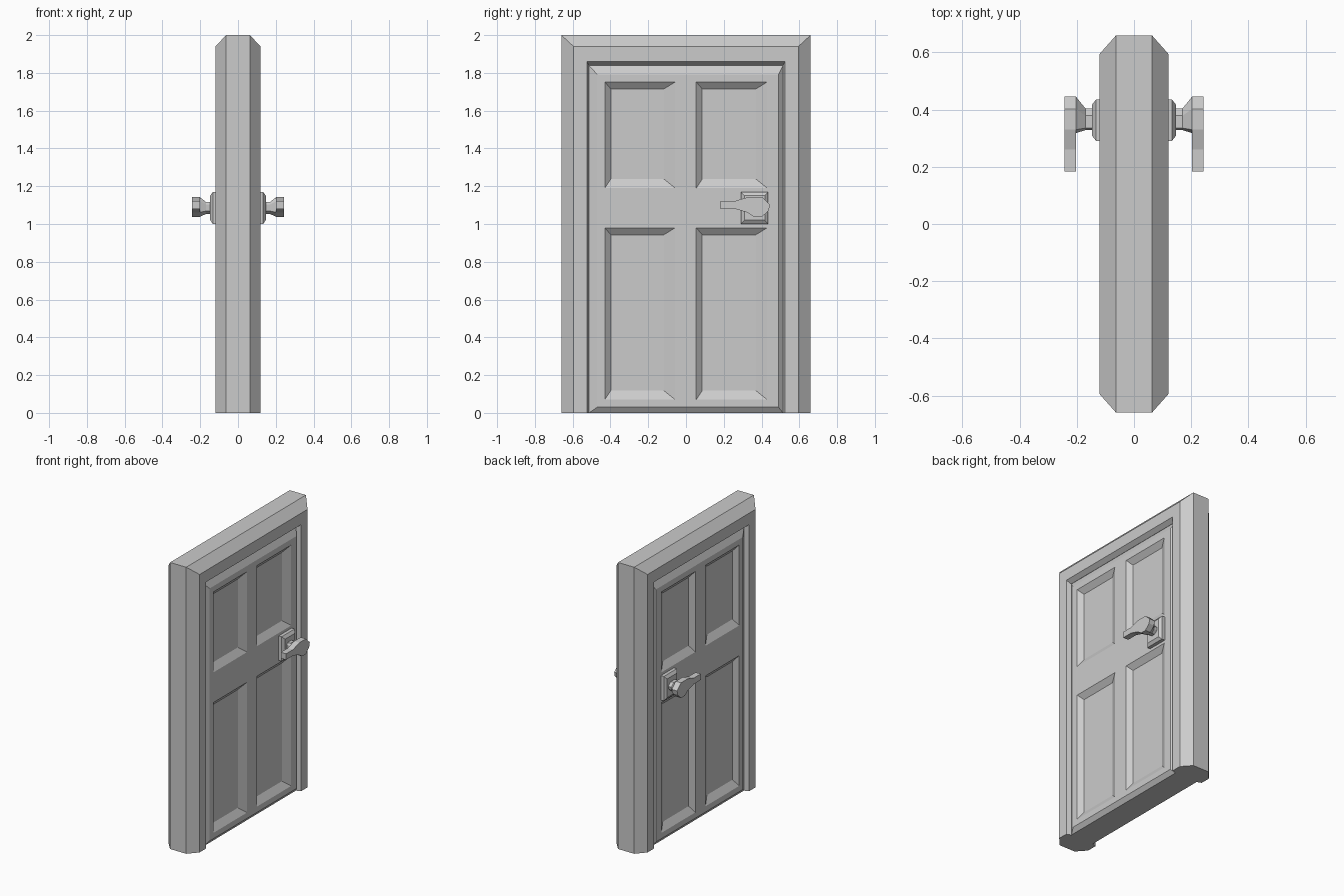
import bpy, bmesh

if "Cube" in bpy.data.objects:
    bpy.data.objects.remove(bpy.data.objects["Cube"])


def finish(name, bm, mirror=True):
    """Weld, orient and mirror a half model to the other side of the door."""
    bmesh.ops.remove_doubles(bm, verts=bm.verts, dist=0.0001)
    bmesh.ops.recalc_face_normals(bm, faces=bm.faces)
    me = bpy.data.meshes.new(name)
    bm.to_mesh(me)
    bm.free()
    ob = bpy.data.objects.new(name, me)
    bpy.context.collection.objects.link(ob)
    if mirror:
        mod = ob.modifiers.new("both_sides", 'MIRROR')
        mod.use_axis[0] = True
        mod.merge_threshold = 0.0005
    return ob


def quad(bm, pts):
    return bm.faces.new([bm.verts.new(p) for p in pts])


def rect(x, y0, y1, z0, z1):
    return [(x, y0, z0), (x, y1, z0), (x, y1, z1), (x, y0, z1)]


def skirt(bm, a, b):
    """Band of quads between two closed loops."""
    n = len(a)
    for i in range(n):
        j = (i + 1) % n
        quad(bm, [a[i], a[j], b[j], b[i]])


def loft(name, rings):
    """Closed solid through a stack of (x, outline) rings."""
    bm = bmesh.new()
    loops = [[(x, y, z) for y, z in outline] for x, outline in rings]
    for a, b in zip(loops, loops[1:]):
        skirt(bm, a, b)
    for end in (loops[0], loops[-1]):
        quad(bm, end)
    return finish(name, bm)


# Door frame: chamfered section carried up one side, over the top and down
half = [(0.0625, 0.66, 2.0), (0.12, 0.595, 1.94),
        (0.12, 0.525, 1.86), (0.09, 0.513, 1.838)]
section = half + [(-x, y, z) for x, y, z in reversed(half)]
bm = bmesh.new()
rows = [[(x, -y, 0) for x, y, z in section], [(x, -y, z) for x, y, z in section],
        [(x, y, z) for x, y, z in section], [(x, y, 0) for x, y, z in section]]
for a, b in zip(rows, rows[1:]):
    skirt(bm, a, b)
quad(bm, rows[0])
quad(bm, rows[-1])
finish("door_frame", bm, mirror=False)

# Door leaf: raised field with a bevelled rim and four sunken panels
FACE, SUNK, RIM = 0.11, 0.08, 0.088
ys = [-0.47, -0.43, -0.057, 0.054, 0.43, 0.49]
zs = [0.03, 0.07, 0.98, 1.19, 1.752, 1.792]
bm = bmesh.new()
for i in range(5):
    for j in range(5):
        y0, y1, z0, z1 = ys[i], ys[i + 1], zs[j], zs[j + 1]
        cell = rect(FACE, y0, y1, z0, z1)
        if i in (1, 3) and j in (1, 3):
            sunk = rect(SUNK, y0 + 0.032, y1 - 0.06, z0 + 0.048, z1 - 0.037)
            skirt(bm, cell, sunk)
            quad(bm, sunk)
        else:
            quad(bm, cell)
rim = rect(RIM, -0.513, 0.513, 0.0, 1.838)
skirt(bm, rect(FACE, ys[0], ys[-1], zs[0], zs[-1]), rim)
skirt(bm, rim, rect(0, -0.513, 0.513, 0.0, 1.838))
finish("door_leaf", bm)


# Handle back plate
def box(y0, y1, z0, z1):
    return [(y0, z0), (y1, z0), (y1, z1), (y0, z1)]


loft("handle_plate", [(0.105, box(0.291, 0.435, 1.0, 1.17)),
                      (0.133, box(0.291, 0.435, 1.0, 1.17)),
                      (0.147, box(0.309, 0.417, 1.02, 1.15))])

# Handle neck flaring into the round head
head = [(0.322, 1.062), (0.36, 1.037), (0.402, 1.037), (0.438, 1.072),
        (0.445, 1.103), (0.402, 1.143), (0.33, 1.143), (0.318, 1.12)]


def scaled(s, cy, cz):
    return [(cy + (y - 0.381) * s, cz + (z - 1.09) * s) for y, z in head]


loft("handle_neck", [(0.14, scaled(0.6, 0.366, 1.085)),
                     (0.17, scaled(0.6, 0.366, 1.085)),
                     (0.203, head)])

# Handle lever: head outline drawn out to the tapered tip
lever = [(0.183, 1.08), (0.26, 1.08), (0.322, 1.062), (0.36, 1.037),
         (0.402, 1.037), (0.438, 1.072), (0.445, 1.103), (0.402, 1.143),
         (0.33, 1.143), (0.26, 1.122), (0.183, 1.122)]
loft("handle_lever", [(0.202, lever), (0.243, lever)])
